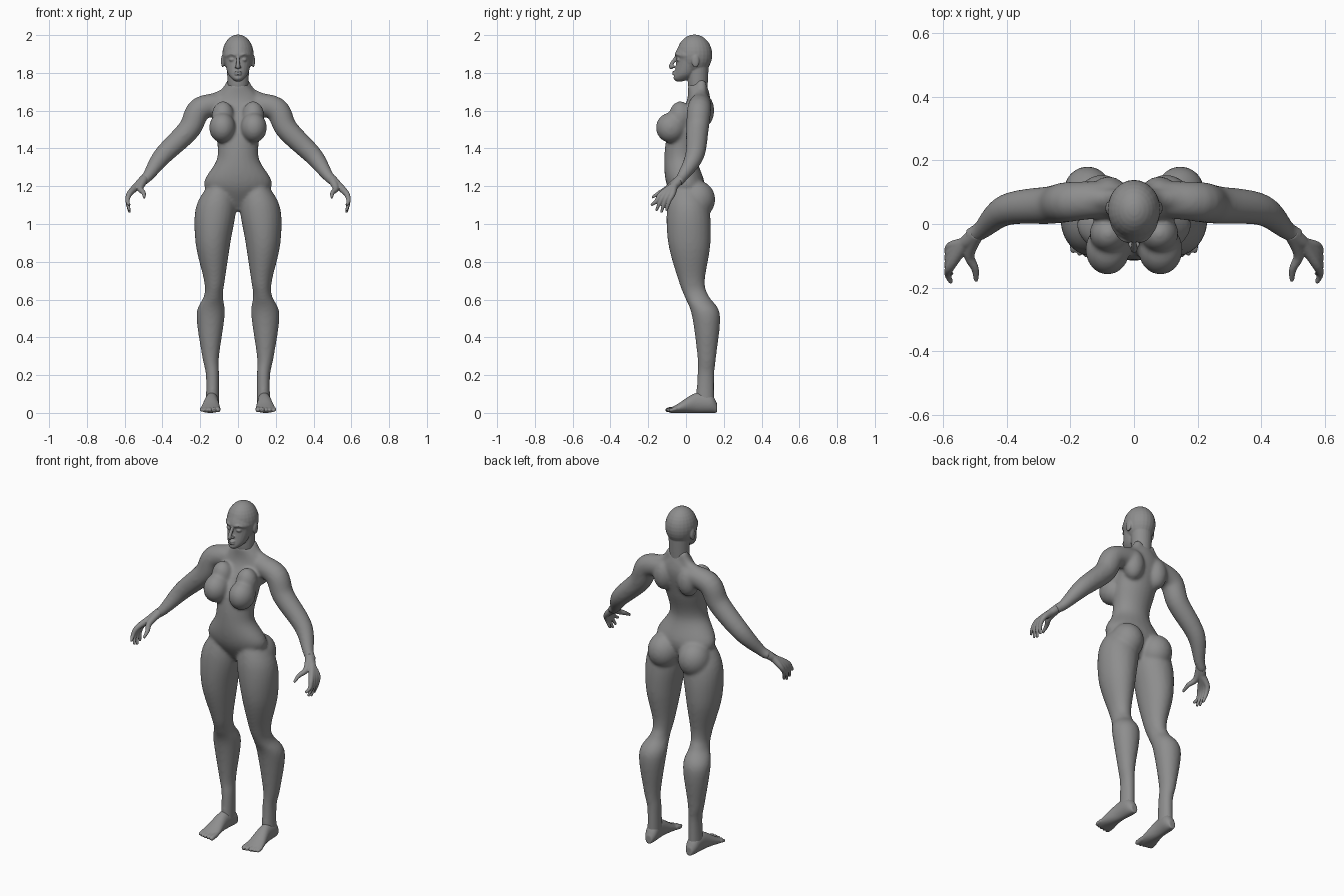
import bpy, bmesh, math
from mathutils import Vector, Matrix

if "Cube" in bpy.data.objects:
    bpy.data.objects.remove(bpy.data.objects["Cube"])

grey = (.27, .27, .27, 1)
clay = bpy.data.materials.new("grey_clay")
clay.use_nodes = True
clay.diffuse_color = grey
clay.node_tree.nodes["Principled BSDF"].inputs["Base Color"].default_value = grey

SIDES = {"left": 1, "right": -1}


def spline(rows, steps=6):
    """Catmull-Rom interpolation through rows of numbers."""
    rows = [Vector(row) for row in rows]
    last = len(rows) - 1
    result = []
    for i in range(last):
        start, end = rows[i], rows[i + 1]
        leave = (end - rows[max(i - 1, 0)]) / 2
        arrive = (rows[min(i + 2, last)] - start) / 2
        for j in range(steps):
            t = j / steps
            ease = t * t * (3 - 2 * t)
            result.append(start.lerp(end, ease)
                          + leave * t * (1 - t) ** 2 - arrive * t * t * (1 - t))
    return result + [rows[last]]


def oval(center, u, v, count=24):
    angles = [math.tau * i / count for i in range(count)]
    return [center + u * math.cos(a) + v * math.sin(a) for a in angles]


def skin(bm, rings):
    """Bridge rings into a closed volume."""
    loops = [[bm.verts.new(point) for point in ring] for ring in rings]
    for lower, upper in zip(loops, loops[1:]):
        for i in range(len(lower)):
            bm.faces.new((lower[i - 1], lower[i], upper[i], upper[i - 1]))
    bm.faces.new(loops[0])
    bm.faces.new(loops[-1])


def stack(bm, rows, side=1):
    """Level oval rings: z, inner x, outer x, front y, back y."""
    skin(bm, [oval(Vector((side * (inner + outer) / 2, (front + back) / 2, z)),
                   Vector(((outer - inner) / 2, 0, 0)),
                   Vector((0, (back - front) / 2, 0)))
              for z, inner, outer, front, back in spline(rows)])


def core(bm, rows):
    """Symmetric stack: z, half width, front y, back y."""
    stack(bm, [(z, -half, half, front, back) for z, half, front, back in rows])


def tube(bm, rows, side=1):
    """Round limb along a path: x, y, z, radius."""
    rows = spline(rows)
    points = [Vector((side * x, y, z)) for x, y, z, radius in rows]
    rings = []
    for i, point in enumerate(points):
        ahead = points[min(i + 1, len(points) - 1)]
        along = (ahead - points[max(i - 1, 0)]).normalized()
        u = along.orthogonal().normalized()
        rings.append(oval(point, u * rows[i][3], along.cross(u) * rows[i][3]))
    # Untwist neighbouring rings by starting each at its nearest point
    for i in range(1, len(rings)):
        ring, anchor = rings[i], rings[i - 1][0]
        first = min(range(len(ring)), key=lambda k: (ring[k] - anchor).length)
        rings[i] = ring[first:] + ring[:first]
    skin(bm, rings)


def ball(bm, center, radii, side=1):
    x, y, z = center
    place = Matrix.Translation((side * x, y, z)) @ Matrix.Diagonal((*radii, 1))
    bmesh.ops.create_uvsphere(bm, u_segments=24, v_segments=16, radius=1, matrix=place)


def finish(bm, name, voxel, rounds):
    """Fuse the overlapping volumes into one smooth skin."""
    bmesh.ops.recalc_face_normals(bm, faces=bm.faces)
    mesh = bpy.data.meshes.new(name)
    bm.to_mesh(mesh)
    bm.free()
    mesh.materials.append(clay)
    part = bpy.data.objects.new(name, mesh)
    bpy.context.collection.objects.link(part)
    fuse = part.modifiers.new("fuse", 'REMESH')
    fuse.mode = 'VOXEL'
    fuse.voxel_size = voxel
    fuse.use_smooth_shade = True
    soften = part.modifiers.new("soften", 'SMOOTH')
    soften.factor = .5
    soften.iterations = rounds


# Body: torso, legs and arms
body = bmesh.new()
core(body, [(1.07, .03, -.02, .05), (1.2, .18, -.1, .1), (1.35, .11, -.115, .06),
            (1.5, .12, -.09, .1), (1.64, .13, 0, .13), (1.74, .05, .01, .11)])
leg = [(1.25, .05, .12, -.06, .05), (1.1, .01, .22, -.1, .12), (.9, .04, .225, -.095, .13),
       (.7, .07, .18, -.04, .1), (.62, .08, .18, -.01, .12), (.52, .07, .22, .03, .18),
       (.3, .1, .19, .06, .16), (.2, .1, .17, .06, .15), (.05, .1, .17, .05, .15)]
arm = [(.06, .08, 1.64, .055), (.2, .07, 1.61, .063), (.26, .06, 1.5, .06),
       (.4, .045, 1.36, .05), (.48, -.02, 1.25, .03), (.52, -.04, 1.22, .026)]
trapezius = [(.03, .08, 1.75, .03), (.07, .08, 1.69, .03), (.14, .08, 1.65, .04)]
for side in SIDES.values():
    stack(body, leg, side)
    tube(body, arm, side)
    tube(body, trapezius, side)
    ball(body, (.1, .06, 1.13), (.09, .095, .1), side)        # glute
    ball(body, (.083, -.08, 1.51), (.07, .08, .08), side)     # breast
    ball(body, (.08, -.03, 1.57), (.06, .06, .08), side)      # upper chest
    ball(body, (.08, .09, 1.6), (.06, .06, .09), side)        # shoulder blade
finish(body, "body", .008, 14)

# Head and neck
head = bmesh.new()
ball(head, (0, .045, 1.896), (.083, .094, .107))              # cranium
core(head, [(1.755, .014, -.05, -.02), (1.77, .034, -.066, .03), (1.8, .055, -.06, .06),
            (1.87, .073, -.05, .1), (1.9, .076, -.058, .1), (1.96, .05, -.03, .09)])
core(head, [(1.66, .05, .03, .11), (1.74, .055, .01, .115), (1.84, .06, .01, .12)])
tube(head, [(0, -.05, 1.89, .007), (0, -.08, 1.836, .011), (0, -.07, 1.824, .006)])
for lip in (1.793, 1.805):
    ball(head, (0, -.06, lip), (.02, .013, .006))
brow = [(.014, -.055, 1.893, .005), (.033, -.05, 1.9, .006), (.056, -.03, 1.892, .004)]
for side in SIDES.values():
    tube(head, brow, side)
    ball(head, (.011, -.064, 1.832), (.008, .01, .007), side)  # nostril
    ball(head, (.031, -.034, 1.87), (.017, .018, .011), side)  # eye
    ball(head, (.081, .05, 1.862), (.009, .02, .034), side)    # ear
finish(head, "head", .004, 4)

# Hands: every digit runs from the wrist, so together they form the palm
wrist = [(.495, -.03, 1.24, .024), (.53, -.06, 1.205, .021)]
thumb = [(.518, -.095, 1.19, .017), (.5, -.14, 1.165, .012), (.496, -.18, 1.14, .007)]
for name, side in SIDES.items():
    hand = bmesh.new()
    for i in range(4):
        tube(hand, wrist + [(.575, .02 * i - .13, 1.16, .015),
                            (.585, .023 * i - .158, 1.12, .011),
                            (.574, .027 * i - .185, 1.06 + .01 * (i - 2) ** 2, .007)], side)
    tube(hand, wrist[:1] + thumb, side)
    finish(hand, name + "_hand", .004, 4)

# Feet: a wedge from heel to ball, splayed slightly outward, with five toes
wedge = [(.164, .02, .05), (.13, .036, .1), (.05, .037, .105), (-.04, .051, .05), (-.085, .047, .025)]
for name, side in SIDES.items():
    foot = bmesh.new()
    skin(foot, [oval(Vector((side * (.143 - y * .06), y, height / 2)),
                     Vector((half, 0, 0)), Vector((0, 0, height / 2)))
                for y, half, height in spline(wedge)])
    for i in range(5):
        x = .106 + .0215 * i
        radius = .0135 - .001 * i
        tip = .001 * i * i - .108
        tube(foot, [(x, -.05, .022, radius), (x, tip + .015, .016, radius),
                    (x, tip, .012, radius / 2)], side)
    finish(foot, name + "_foot", .0045, 4)
